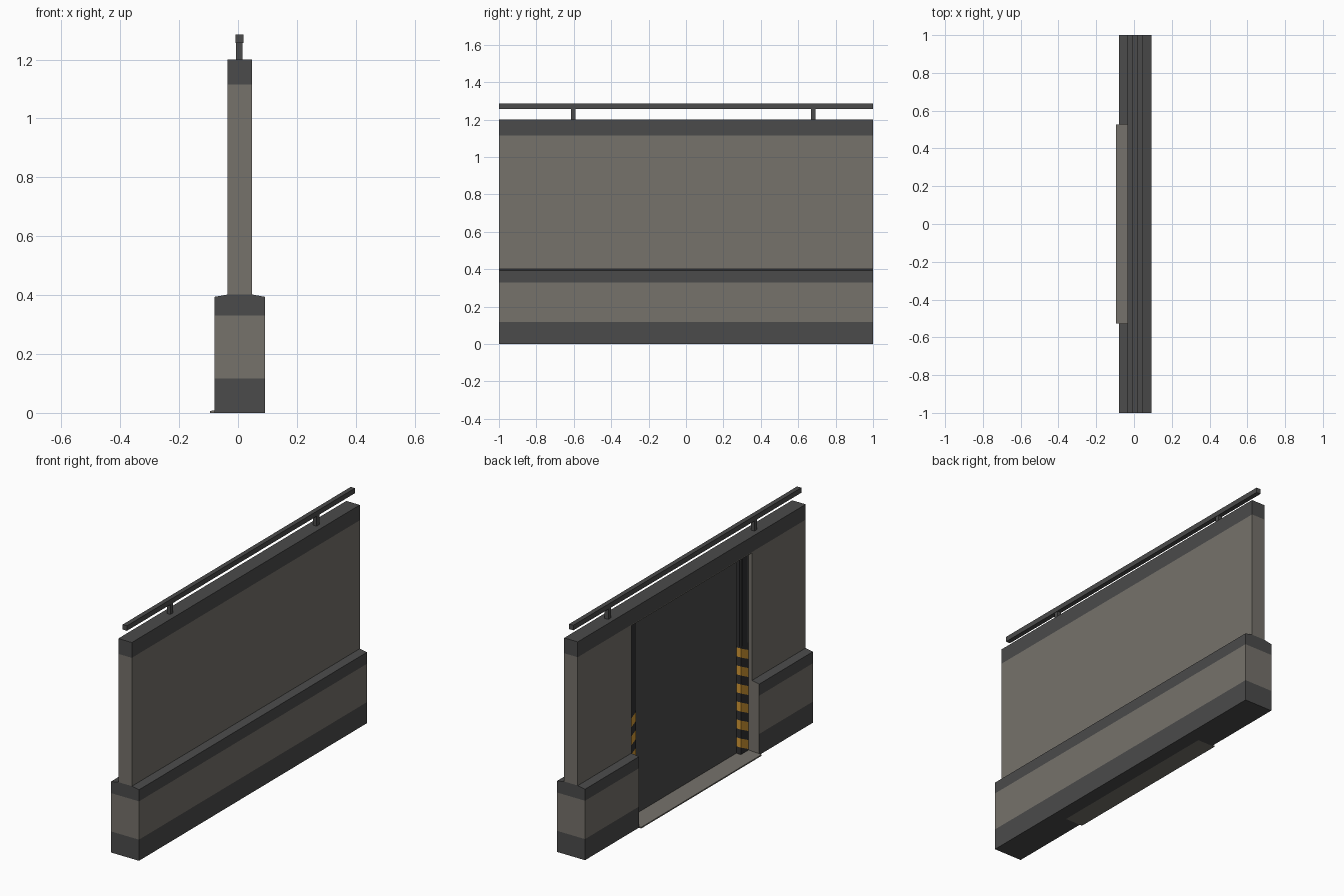
import bpy, bmesh, math
from mathutils import Vector

if "Cube" in bpy.data.objects:
    bpy.data.objects.remove(bpy.data.objects["Cube"])


def mat(name, col):
    m = bpy.data.materials.new(name)
    m.diffuse_color = (*col, 1)
    m.use_nodes = True
    m.node_tree.nodes["Principled BSDF"].inputs["Base Color"].default_value = m.diffuse_color
    return m


WALL = mat("warm_grey", (0.18, 0.168, 0.147))
DARK = mat("dark_grey", (0.07, 0.07, 0.07))
BLACK = mat("near_black", (0.03, 0.03, 0.032))
YELLOW = mat("hazard_yellow", (0.65, 0.32, 0.035))


def finish(name, bm, mats):
    bmesh.ops.recalc_face_normals(bm, faces=bm.faces[:])
    me = bpy.data.meshes.new(name)
    bm.to_mesh(me)
    bm.free()
    for m in mats:
        me.materials.append(m)
    ob = bpy.data.objects.new(name, me)
    bpy.context.collection.objects.link(ob)
    return ob


def box_bm(lo, hi):
    bm = bmesh.new()
    bmesh.ops.create_cube(bm, size=1)
    for v in bm.verts:
        v.co = Vector([lo[i] + (v.co[i] + 0.5) * (hi[i] - lo[i]) for i in range(3)])
    return bm


def box(name, lo, hi, m):
    return finish(name, box_bm(lo, hi), [m])


def cut(bm, co, no, faces=None):
    fs = faces if faces is not None else bm.faces[:]
    geom = list({v for f in fs for v in f.verts} | {e for f in fs for e in f.edges}) + list(fs)
    bmesh.ops.bisect_plane(bm, geom=geom, plane_co=co, plane_no=no, dist=1e-5)


# Wall: stepped section drawn in x,z and extruded along y
HALF, TOP = 0.528, 1.11
section = [(-0.08, 0), (0.092, 0), (0.092, 0.394), (0.048, 0.402), (0.048, 1.2),
           (-0.035, 1.2), (-0.035, 0.402), (-0.08, 0.394)]
bm = bmesh.new()
f = bm.faces.new([bm.verts.new((x, -1, z)) for x, z in section])
ext = bmesh.ops.extrude_face_region(bm, geom=[f])
for v in ext["geom"]:
    if isinstance(v, bmesh.types.BMVert):
        v.co.y = 1
wall = finish("wall", bm, [WALL, DARK])

# Door recess cut from the -x side
cutter = box("recess_cutter", (-0.3, -HALF, -0.1), (0.022, HALF, TOP), WALL)
cutter.hide_render = True
mod = wall.modifiers.new("recess", 'BOOLEAN')
mod.operation = 'DIFFERENCE'
mod.solver = 'EXACT'
mod.object = cutter
bpy.context.view_layer.objects.active = wall
bpy.ops.object.modifier_apply(modifier=mod.name)
bpy.data.objects.remove(cutter)

# Dark bands by height; recess sides stay in wall colour
bm = bmesh.new()
bm.from_mesh(wall.data)
for z in (0.117, 0.33, 0.4025, 1.115):
    cut(bm, (0, 0, z), (0, 0, 1))
for f in bm.faces:
    c = f.calc_center_median()
    band = c.z < 0.117 or 0.33 < c.z < 0.4025 or c.z > 1.115
    jamb = abs(f.normal.y) > 0.5 and abs(c.y) < 0.9
    f.material_index = 1 if band and not jamb else 0
bm.to_mesh(wall.data)
bm.free()

# Door panel and threshold
box("door_panel", (0.012, -HALF, 0.0), (0.0225, HALF, TOP), DARK)
bm = box_bm((-0.095, -HALF, 0), (0.012, HALF, 0.012))
for v in bm.verts:
    if v.co.x < 0 and v.co.z > 0.005:
        v.co.z = 0.007
finish("threshold", bm, [WALL])

# Door posts with hazard stripes on the lower part and slots above
STRIPE, P, K = 0.61, 0.05, 0.5
for s, side in ((-1, "right"), (1, "left")):
    y0, y1 = sorted((s * 0.46, s * HALF))
    bm = box_bm((-0.015, y0, 0.008), (0.013, y1, TOP))
    cut(bm, (0, 0, STRIPE), (0, 0, 1))
    for i in range(-2, 20):
        low = [f for f in bm.faces if f.calc_center_median().z < STRIPE]
        cut(bm, (0, s * 0.46, i * P), (0, s * K, 1), low)
    for f in bm.faces:
        c = f.calc_center_median()
        if c.z < STRIPE:
            t = c.z + K * (abs(c.y) - 0.46)
            f.material_index = 1 + math.floor(t / P) % 2
    finish(side + "_door_post", bm, [DARK, BLACK, YELLOW])
    # dark slots
    a, b = sorted((s * 0.472, s * 0.515))
    box(side + "_front_slot", (-0.017, a, STRIPE), (-0.015, b, TOP - 0.005), BLACK)
    a, b = sorted((s * 0.458, s * 0.46))
    box(side + "_inner_slot", (-0.009, a, STRIPE), (0.008, b, TOP - 0.005), BLACK)

# Top rail on two short posts
box("top_rail", (-0.008, -1, 1.257), (0.018, 1, 1.285), DARK)
for y in (-0.603, 0.68):
    box("rail_post", (-0.007, y - 0.012, 1.195), (0.015, y + 0.012, 1.26), DARK)
